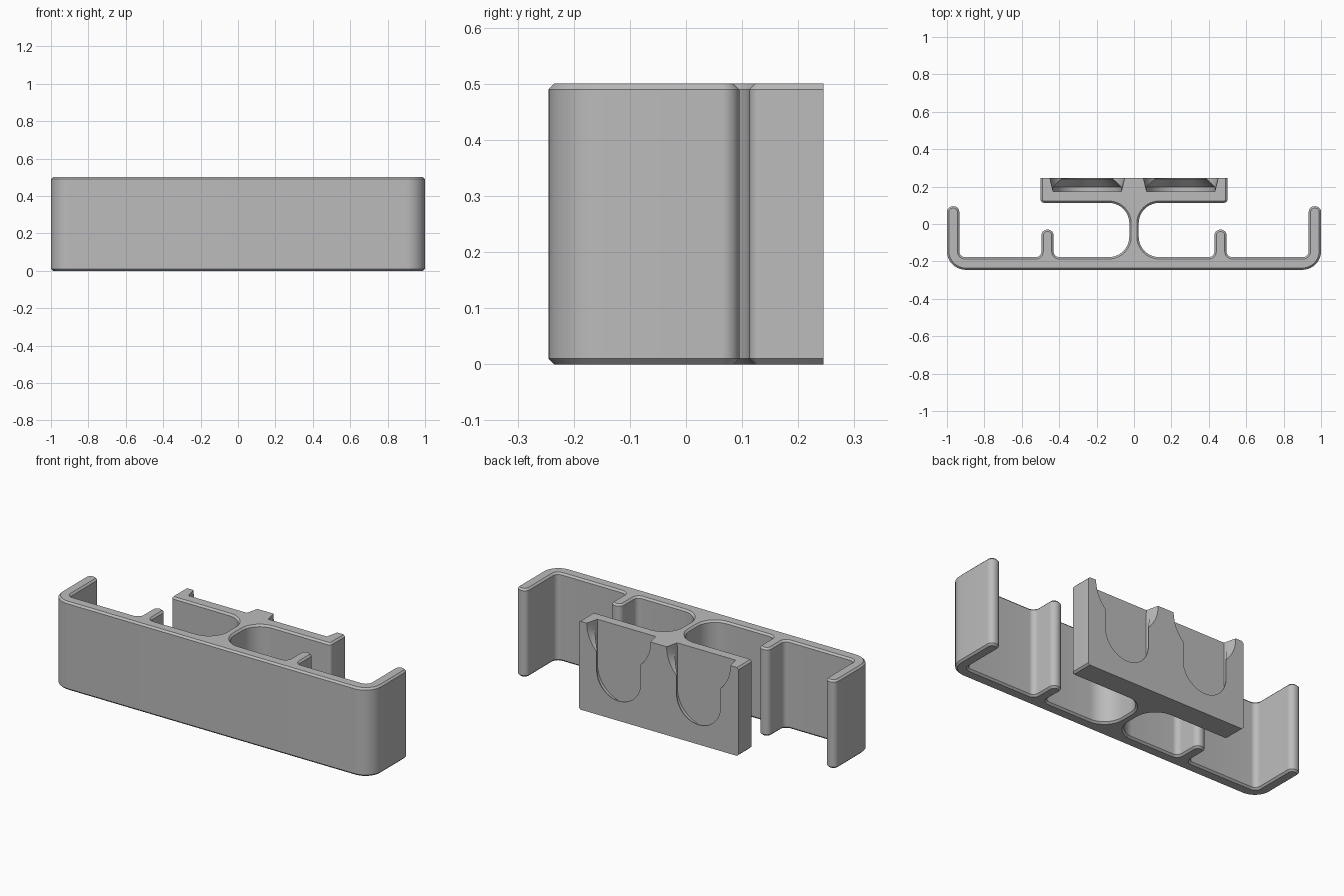
import bpy, bmesh, math
from mathutils import Vector

cube = bpy.data.objects.get("Cube")
if cube:
    bpy.data.objects.remove(cube, do_unlink=True)

HEIGHT, CHAMFER, BACK = 0.5, 0.01, 0.245

grey = bpy.data.materials.new("plain_grey")
grey.use_nodes = True
grey.diffuse_color = (0.5, 0.5, 0.5, 1)
grey.node_tree.nodes["Principled BSDF"].inputs["Base Color"].default_value = (0.5, 0.5, 0.5, 1)


def fillet(corners, steps=10):
    """Round each (x, y, radius) corner of a closed outline."""
    out = []
    n = len(corners)
    for i, (x, y, r) in enumerate(corners):
        p = Vector((x, y))
        if r == 0:
            out.append(p)
            continue
        a = (Vector(corners[i - 1][:2]) - p).normalized()
        b = (Vector(corners[(i + 1) % n][:2]) - p).normalized()
        # all corners are square
        centre = p + (a + b) * r
        for k in range(steps + 1):
            t = k / steps * math.pi / 2
            out.append(centre - b * r * math.cos(t) - a * r * math.sin(t))
    return out


def inset(points, dist):
    """Move every edge inward, except the flat back edge."""
    n = len(points)

    def edge(i):
        p, q = points[i % n], points[(i + 1) % n]
        d = (q - p).normalized()
        amount = 0 if min(p.y, q.y) > BACK - 0.001 else dist
        return Vector((-d.y, d.x)), amount

    out = []
    for i, p in enumerate(points):
        (n1, d1), (n2, d2) = edge(i - 1), edge(i)
        det = n1.x * n2.y - n1.y * n2.x
        if abs(det) < 1e-5:
            out.append(p + n1 * d1)
        else:
            out.append(p + Vector((d1 * n2.y - d2 * n1.y, d2 * n1.x - d1 * n2.x)) / det)
    return out


def loft(name, rings):
    """Skin a row of equal rings and cap both ends."""
    bm = bmesh.new()
    rows = [[bm.verts.new(co) for co in ring] for ring in rings]
    n = len(rows[0])
    for lo, hi in zip(rows, rows[1:]):
        for i in range(n):
            j = (i + 1) % n
            bm.faces.new((lo[i], lo[j], hi[j], hi[i]))
    bm.faces.new(rows[0][::-1])
    bm.faces.new(rows[-1])
    bmesh.ops.recalc_face_normals(bm, faces=bm.faces)
    mesh = bpy.data.meshes.new(name)
    bm.to_mesh(mesh)
    bm.free()
    obj = bpy.data.objects.new(name, mesh)
    bpy.context.collection.objects.link(obj)
    mesh.materials.append(grey)
    return obj


# Bracket outline: front wall, end arm, hook, stem and back plate
half = [
    (1, -BACK, 0.1), (1, 0.095, 0.031), (0.934, 0.095, 0.031), (0.934, -0.177, 0.03),
    (0.495, -0.177, 0.03), (0.495, -0.03, 0.031), (0.43, -0.03, 0.031), (0.43, -0.177, 0.03),
    (0.025, -0.177, 0.11), (0.025, 0.113, 0.11), (0.5, 0.113, 0.02), (0.5, BACK, 0),
]
outline = fillet(half + [(-x, y, r) for x, y, r in reversed(half)])
small = inset(outline, CHAMFER)
levels = [(small, 0), (outline, CHAMFER), (outline, HEIGHT - CHAMFER), (small, HEIGHT)]
bracket = loft("bracket", [[(p.x, p.y, z) for p in pts] for pts, z in levels])


def slot_ring(cx, r, y):
    """U shape, open upward past the top."""
    arc = [math.pi * (1 + k / 32) for k in range(33)]
    ring = [(cx + r * math.cos(a), y, 0.25 + r * math.sin(a)) for a in arc]
    return ring + [(cx + r, y, 0.8), (cx - r, y, 0.8)]


def round_ring(cx, r, y):
    arc = [math.tau * (k + 0.5) / 64 for k in range(64)]
    return [(cx + r * math.cos(a), y, HEIGHT + r * math.sin(a)) for a in arc]


# Undercut slots with a flared entry at the top of the back plate
cutters = []
for cx in (-0.25, 0.25):
    slot = [(0.182, 0.175), (0.182, 0.198), (0.138, 0.24), (0.138, 0.3)]
    cutters.append(loft("slot_cutter", [slot_ring(cx, r, y) for r, y in slot]))
    entry = [(0.183, 0.1751), (0.2, BACK), (0.213, 0.3)]
    cutters.append(loft("entry_cutter", [round_ring(cx, r, y) for r, y in entry]))

bpy.context.view_layer.objects.active = bracket
for cutter in cutters:
    cutter.hide_render = True
    mod = bracket.modifiers.new("cut", "BOOLEAN")
    mod.operation = "DIFFERENCE"
    mod.solver = "EXACT"
    mod.object = cutter
    bpy.ops.object.modifier_apply(modifier=mod.name)
for cutter in cutters:
    bpy.data.objects.remove(cutter, do_unlink=True)

bpy.ops.object.select_all(action="DESELECT")
bracket.select_set(True)
bpy.ops.object.shade_smooth_by_angle(angle=math.radians(30))
